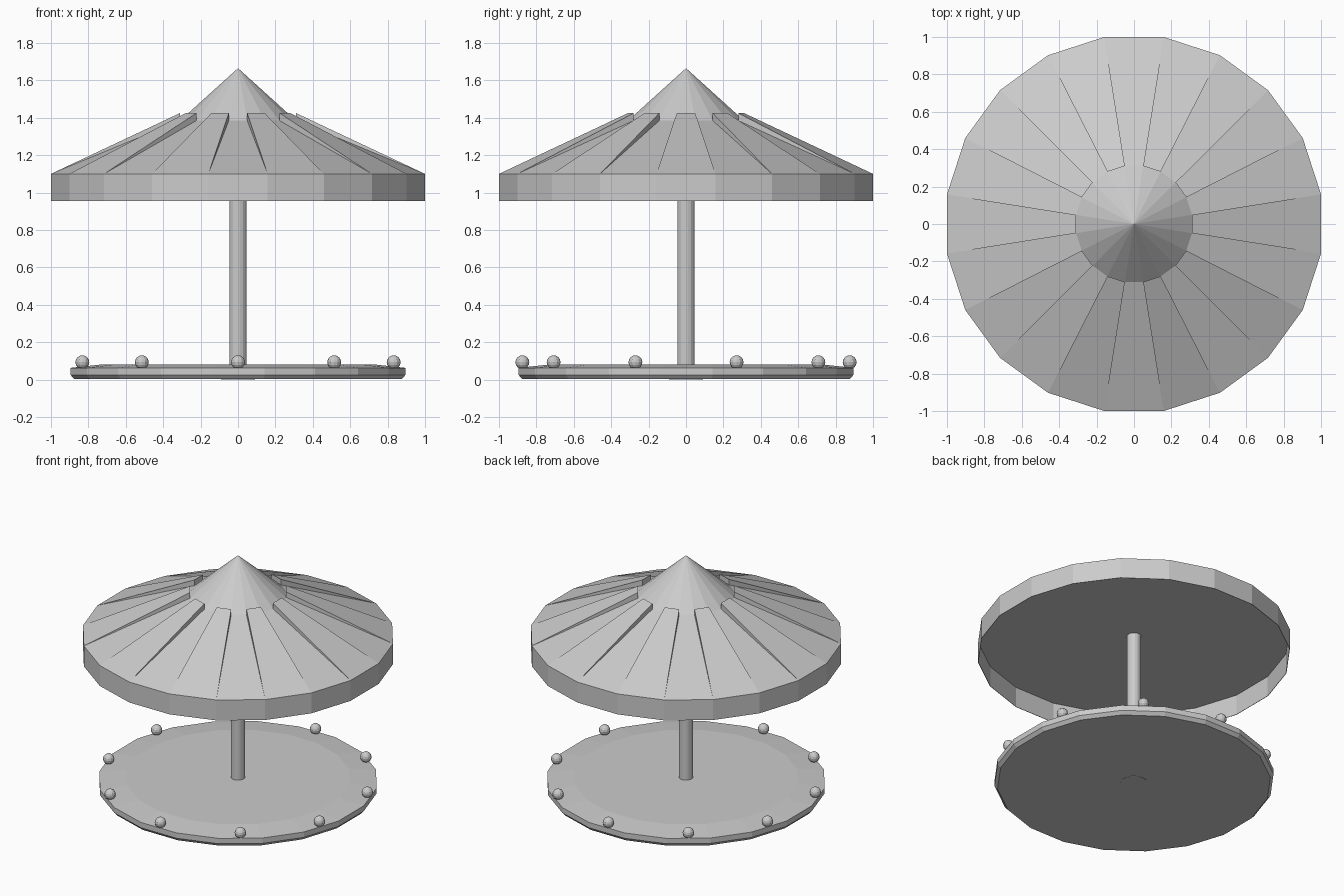
import bpy, bmesh, math
from math import cos, sin, pi

if "Cube" in bpy.data.objects:
    bpy.data.objects.remove(bpy.data.objects["Cube"])

N = 20
K = 1 / cos(pi / N)          # flat radius -> corner radius


def make_object(name, bm):
    bmesh.ops.recalc_face_normals(bm, faces=bm.faces)
    mesh = bpy.data.meshes.new(name)
    bm.to_mesh(mesh)
    bm.free()
    ob = bpy.data.objects.new(name, mesh)
    bpy.context.collection.objects.link(ob)
    return ob


def corner(r, z, a, k=K):
    return (r * k * cos(a), r * k * sin(a), z)


def lathe(name, profile, n=N):
    """Faceted solid from (flat radius, z) pairs, flats facing the axes."""
    bm = bmesh.new()
    k = 1 / cos(pi / n)
    rings = []
    for r, z in profile:
        if r == 0:
            rings.append([bm.verts.new((0, 0, z))] * n)
        else:
            rings.append([bm.verts.new(corner(r, z, (2 * i + 1) * pi / n, k)) for i in range(n)])
    for lo, hi in zip(rings, rings[1:]):
        for i in range(n):
            j = (i + 1) % n
            bm.faces.new(list(dict.fromkeys((lo[i], lo[j], hi[j], hi[i]))))
    for ring in (rings[0], rings[-1]):
        if ring[0] is not ring[1]:
            bm.faces.new(ring)
    return make_object(name, bm)


# Platform with chamfered bottom and sloping top border
lathe("platform", [(0.875, 0.002), (0.895, 0.025), (0.895, 0.063), (0.72, 0.082)])
lathe("hub_plate", [(0.09, 0), (0.09, 0.05)], 24)

# Centre pole, up to the canopy ceiling
lathe("pole", [(0.046, 0.03), (0.046, 1.1)], 16)

# Canopy: thin hanging rim around a recessed ceiling, shallow roof, steeper cap
lathe("canopy", [(0, 1.098), (0.997, 1.098), (0.997, 0.954), (1.0, 0.954),
                 (1.0, 1.1), (0.31, 1.385), (0, 1.665)])

# Raised wedge panels on every second roof side
bm = bmesh.new()
for i in range(0, N, 2):
    a0, a1 = (2 * i - 1) * pi / N, (2 * i + 1) * pi / N
    section = [(1.0, 1.1), (0.31, 1.425), (0.31, 1.375)]
    s0 = [bm.verts.new(corner(r, z, a0)) for r, z in section]
    s1 = [bm.verts.new(corner(r, z, a1)) for r, z in section]
    bm.faces.new(s0)
    bm.faces.new(s1)
    for p in range(3):
        q = (p + 1) % 3
        bm.faces.new((s0[p], s0[q], s1[q], s1[p]))
make_object("roof_panels", bm)

# Ring of lamp balls on the platform border
for i in range(10):
    a = -pi / 2 + i * pi / 5
    bm = bmesh.new()
    bmesh.ops.create_uvsphere(bm, u_segments=12, v_segments=8, radius=0.037)
    bmesh.ops.translate(bm, verts=bm.verts, vec=(0.875 * cos(a), 0.875 * sin(a), 0.093))
    make_object(f"lamp_ball_{i + 1}", bm)
